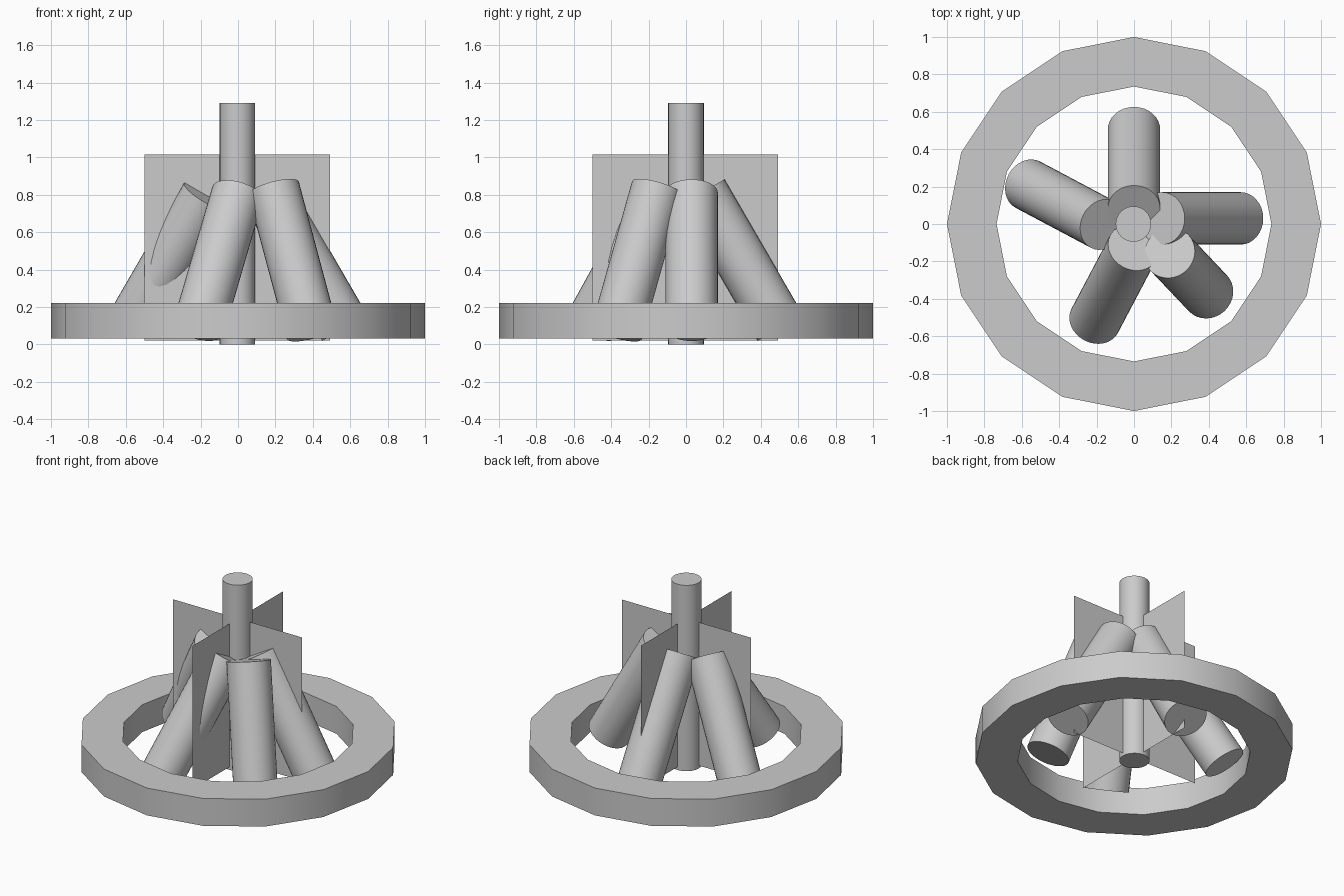
import bpy, bmesh, math
from mathutils import Vector

if "Cube" in bpy.data.objects:
    bpy.data.objects.remove(bpy.data.objects["Cube"])


def finish(name, bm, smooth=True):
    bmesh.ops.recalc_face_normals(bm, faces=bm.faces[:])
    mesh = bpy.data.meshes.new(name)
    bm.to_mesh(mesh)
    bm.free()
    obj = bpy.data.objects.new(name, mesh)
    bpy.context.collection.objects.link(obj)
    if smooth:
        bpy.ops.object.select_all(action='DESELECT')
        obj.select_set(True)
        bpy.context.view_layer.objects.active = obj
        bpy.ops.object.shade_smooth_by_angle(angle=math.radians(30))
    return obj


def rod(name, bottom, top, radius, sides=32):
    """Capped cylinder between two points."""
    a, b = Vector(bottom), Vector(top)
    bm = bmesh.new()
    bmesh.ops.create_cone(bm, cap_ends=True, segments=sides, radius1=radius,
                          radius2=radius, depth=(b - a).length)
    obj = finish(name, bm)
    obj.rotation_mode = 'QUATERNION'
    obj.rotation_quaternion = (b - a).to_track_quat('Z', 'Y')
    obj.location = (a + b) / 2
    return obj


# 16-sided fire ring, square cross-section swept round the z axis
SIDES = 16
profile = [(1.0, 0.03), (1.0, 0.22), (0.735, 0.22), (0.735, 0.03)]
bm = bmesh.new()
loops = []
for i in range(SIDES):
    t = 2 * math.pi * i / SIDES
    loops.append([bm.verts.new((r * math.cos(t), r * math.sin(t), z)) for r, z in profile])
for i in range(SIDES):
    p, q = loops[i], loops[(i + 1) % SIDES]
    for k in range(4):
        n = (k + 1) % 4
        bm.faces.new((p[k], q[k], q[n], p[n]))
finish("fire_ring", bm)

# Central upright post
rod("center_post", (-0.003, 0, 0), (-0.003, 0, 1.29), 0.095)

# Five leaning logs: bottom centre, top centre
logs = [
    ((0.0, 0.505, 0.088), (0.0, 0.085, 0.812)),
    ((0.57, 0.03, 0.088), (0.15, 0.03, 0.812)),
    ((-0.567, 0.21, 0.102), (-0.166, -0.003, 0.794)),
    ((-0.21, -0.517, 0.092), (-0.003, -0.125, 0.804)),
    ((0.395, -0.37, 0.066), (0.19, -0.154, 0.834)),
]
for i, (bottom, top) in enumerate(logs, 1):
    rod(f"log_{i}", bottom, top, 0.14)

# Two crossed flat flame cards
for name, d in (("flame_card_x", Vector((1, 0, 0))), ("flame_card_y", Vector((0, 1, 0)))):
    bm = bmesh.new()
    low, high = Vector((0, 0, 0.02)), Vector((0, 0, 1.015))
    l, r = d * -0.5, d * 0.493
    bm.faces.new([bm.verts.new(v) for v in (l + low, r + low, r + high, l + high)])
    finish(name, bm, smooth=False)
